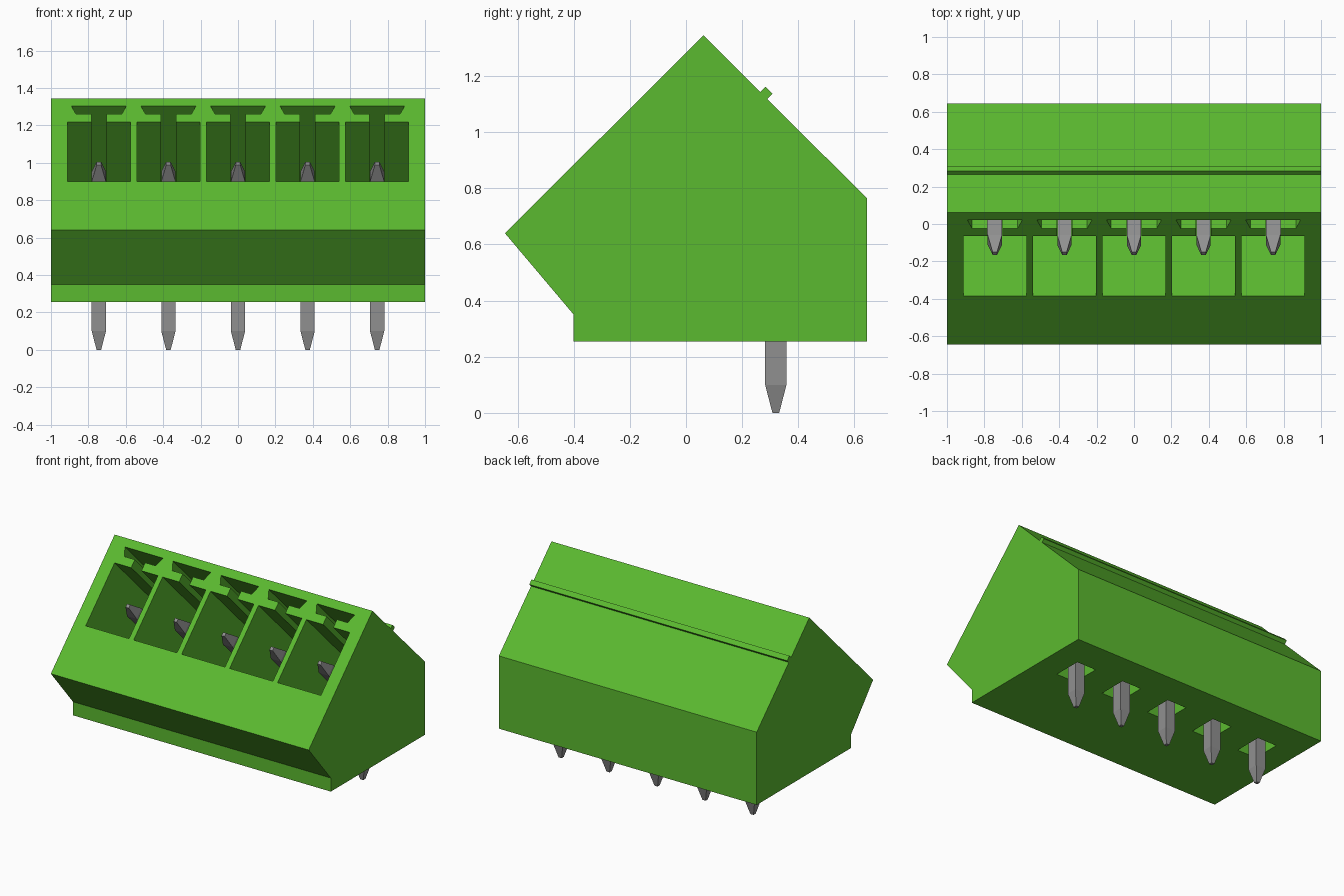
import bpy
import bmesh
from math import sqrt, cos, pi
from mathutils import Vector

if "Cube" in bpy.data.objects:
    bpy.data.objects.remove(bpy.data.objects["Cube"])

PITCH = 0.372
CENTRES = [PITCH * i for i in range(-2, 3)]
UP = Vector((0, 1, 1)) / sqrt(2)       # along the sloped front face
IN = Vector((0, 1, -1)) / sqrt(2)      # into the sloped front face
MOUTH = Vector((0, -0.225, 1.06))      # middle of a socket opening


def material(name, colour):
    m = bpy.data.materials.new(name)
    m.use_nodes = True
    m.diffuse_color = (*colour, 1)
    m.node_tree.nodes["Principled BSDF"].inputs["Base Color"].default_value = (*colour, 1)
    return m


def prism(bm, points, sweep):
    """Extrude a closed polygon along a vector."""
    face = bm.faces.new([bm.verts.new(p) for p in points])
    ext = bmesh.ops.extrude_face_region(bm, geom=[face], use_keep_orig=True)
    new = [v for v in ext["geom"] if isinstance(v, bmesh.types.BMVert)]
    bmesh.ops.translate(bm, verts=new, vec=sweep)


def finish(name, bm, mat):
    bmesh.ops.recalc_face_normals(bm, faces=bm.faces[:])
    mesh = bpy.data.meshes.new(name)
    bm.to_mesh(mesh)
    bm.free()
    mesh.materials.append(mat)
    obj = bpy.data.objects.new(name, mesh)
    bpy.context.collection.objects.link(obj)
    return obj


green = material("green plastic", (0.105, 0.49, 0.029))
grey = material("grey metal", (0.28, 0.28, 0.28))

# Housing: side profile with the small ridge on the rear slope
profile = [(-0.645, 0.64), (0.062, 1.345), (0.264, 1.143), (0.283, 1.162),
           (0.308, 1.137), (0.289, 1.118), (0.645, 0.765), (0.645, 0.255),
           (-0.4, 0.255), (-0.4, 0.35)]
bm = bmesh.new()
prism(bm, [Vector((-1, y, z)) for y, z in profile], Vector((2, 0, 0)))
housing = finish("housing", bm, green)

# Cutters: keyed sockets in the slope and pin holes underneath
half = [(0.168, -0.226), (0.168, 0.226), (0.04, 0.226), (0.04, 0.284),
        (0.122, 0.284), (0.147, 0.346)]
outline = half + [(-x, u) for x, u in reversed(half)]
bm = bmesh.new()
for cx in CENTRES:
    start = MOUTH - IN * 0.1 + Vector((cx, 0, 0))
    prism(bm, [start + Vector((x, 0, 0)) + UP * u for x, u in outline], IN * 0.7)
    hole = [(-1, -1), (1, -1), (1, 1), (-1, 1)]
    prism(bm, [Vector((cx + 0.075 * a, 0.32 + 0.1 * b, 0.2)) for a, b in hole],
          Vector((0, 0, 0.25)))
cutter = finish("socket_cutter", bm, green)
cutter.hide_render = True

cut = housing.modifiers.new("sockets", 'BOOLEAN')
cut.operation = 'DIFFERENCE'
cut.solver = 'EXACT'
cut.object = cutter
bpy.context.view_layer.objects.active = housing
bpy.ops.object.modifier_apply(modifier=cut.name)
bpy.data.objects.remove(cutter)

# Bent square pins with tapered ends
tip = Vector((0, -0.157, 0.997))
bend = tip + IN * (0.477 * sqrt(2))
side = Vector((0, 1, 0))
mitre = (UP + side).normalized() / cos(pi / 8)
stations = [(tip, UP, 0.012), (tip + IN * 0.1, UP, 0.038), (bend, mitre, 0.038),
            (Vector((0, 0.32, 0.1)), side, 0.038), (Vector((0, 0.32, 0)), side, 0.012)]
for i, cx in enumerate(CENTRES):
    bm = bmesh.new()
    rings = []
    for p, across, h in stations:
        rings.append([bm.verts.new(p + Vector((cx + a * h, 0, 0)) + across * (b * h))
                      for a, b in ((-1, -1), (1, -1), (1, 1), (-1, 1))])
    for r, s in zip(rings, rings[1:]):
        for k in range(4):
            n = (k + 1) % 4
            bm.faces.new((r[k], r[n], s[n], s[k]))
    bm.faces.new(rings[0])
    bm.faces.new(rings[-1])
    finish(f"pin_{i + 1}", bm, grey)
